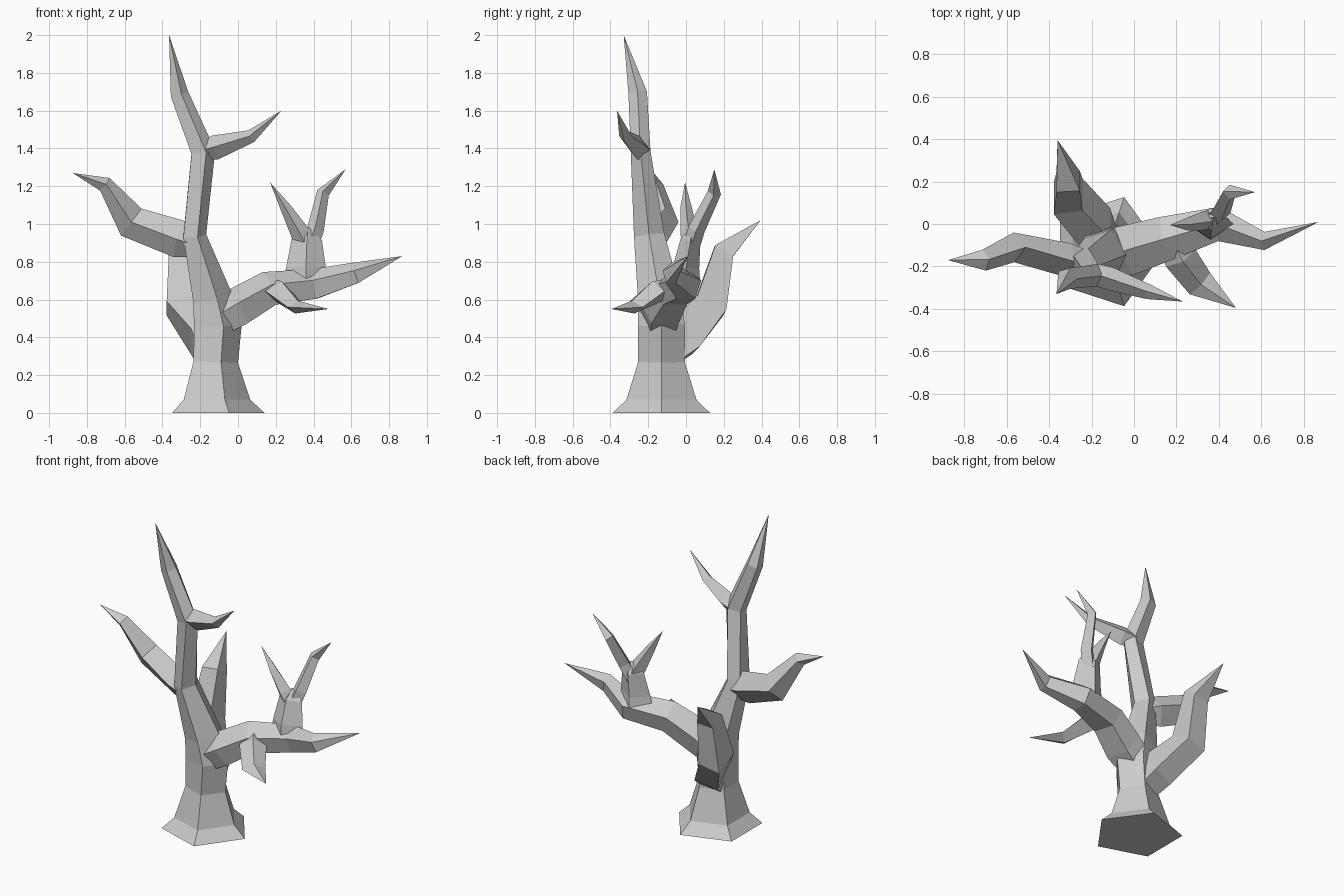
import bpy
import math
from mathutils import Vector

X, Z = Vector((1, 0, 0)), Vector((0, 0, 1))


def limb(name, rings, tip, sides=4, ref=Z, phase=0.0):
    """Faceted limb: rings are (x, y, z, half size along ref, half size across)."""
    path = [Vector(r[:3]) for r in rings] + [Vector(tip)]
    verts, faces = [], []
    for i, r in enumerate(rings):
        t = (path[i + 1] - path[i]).normalized()
        if i:
            t = (t + (path[i] - path[i - 1]).normalized()).normalized()
        v = (ref - t * ref.dot(t)).normalized()
        u = t.cross(v)
        for k in range(sides):
            ang = phase + 2 * math.pi * k / sides
            verts.append(path[i] + v * r[3] * math.cos(ang) + u * r[4] * math.sin(ang))
    n, last = sides, (len(rings) - 1) * sides
    for i in range(len(rings) - 1):
        for k in range(n):
            j = (k + 1) % n
            faces.append((i * n + k, i * n + j, (i + 1) * n + j, (i + 1) * n + k))
    verts.append(path[-1])
    faces += [(last + k, last + (k + 1) % n, len(verts) - 1) for k in range(n)]
    faces.append(tuple(reversed(range(n))))
    mesh = bpy.data.meshes.new(name)
    mesh.from_pydata(verts, [], faces)
    mesh.update()
    obj = bpy.data.objects.new(name, mesh)
    bpy.context.collection.objects.link(obj)
    return obj


# Trunk: pentagon with flared foot, leaning up to the top spike
limb("trunk", [
    (-.13, -.13, 0, .27, .27), (-.13, -.13, .07, .195, .195),
    (-.13, -.13, .27, .13, .13), (-.12, -.13, .46, .14, .13),
    (-.145, -.14, .61, .115, .12), (-.235, -.195, .94, .067, .085),
    (-.19, -.24, 1.38, .07, .055), (-.315, -.255, 1.69, .052, .052)],
    (-.365, -.33, 2.0), sides=5, ref=X)

# Twig off the top of the trunk
limb("top_twig", [
    (-.19, -.235, 1.39, .05, .05), (-.12, -.255, 1.405, .065, .055),
    (.07, -.32, 1.465, .035, .035)], (.23, -.365, 1.6))

# Left branch
limb("left_branch", [
    (-.22, -.19, .89, .07, .06), (-.31, -.17, .92, .1, .08),
    (-.565, -.11, 1.01, .09, .07), (-.705, -.17, 1.21, .042, .05)],
    (-.875, -.17, 1.27))

# Rear branch, square in section
q = math.sqrt(2)
limb("rear_branch", [
    (-.15, -.09, .33, .07 * q, .08 * q), (-.18, -.02, .40, .075 * q, .1 * q),
    (-.31, .13, .57, .07 * q, .085 * q), (-.31, .2, .855, .055 * q, .055 * q)],
    (-.36, .395, 1.02), ref=X, phase=math.pi / 4)

# Heavy right branch
limb("right_branch", [
    (-.12, -.13, .48, .1, .11), (-.01, -.12, .55, .11, .125),
    (.16, -.065, .65, .1, .11), (.405, 0, .675, .088, .085),
    (.62, -.08, .735, .062, .045)], (.87, .01, .83), sides=5)

# Low twig reaching forward from the right branch
limb("low_twig", [
    (.18, -.08, .66, .05, .07), (.22, -.16, .64, .06, .08),
    (.31, -.28, .56, .035, .07)], (.48, -.395, .55))

# Upright on the right branch, closed by a low crotch
limb("upright_branch", [
    (.36, 0, .69, .12, .075), (.36, 0, .77, .105, .07),
    (.365, .025, .92, .08, .052)], (.375, .03, .985), ref=X)

# The two prongs of the fork
limb("fork_left", [
    (.37, .025, .87, .05, .045), (.325, .015, .96, .05, .045),
    (.25, 0, 1.09, .028, .03)], (.17, -.005, 1.22), ref=X)
limb("fork_right", [
    (.37, .025, .87, .05, .045), (.41, .055, .97, .045, .045),
    (.45, .15, 1.165, .034, .036)], (.57, .15, 1.29), ref=X)
